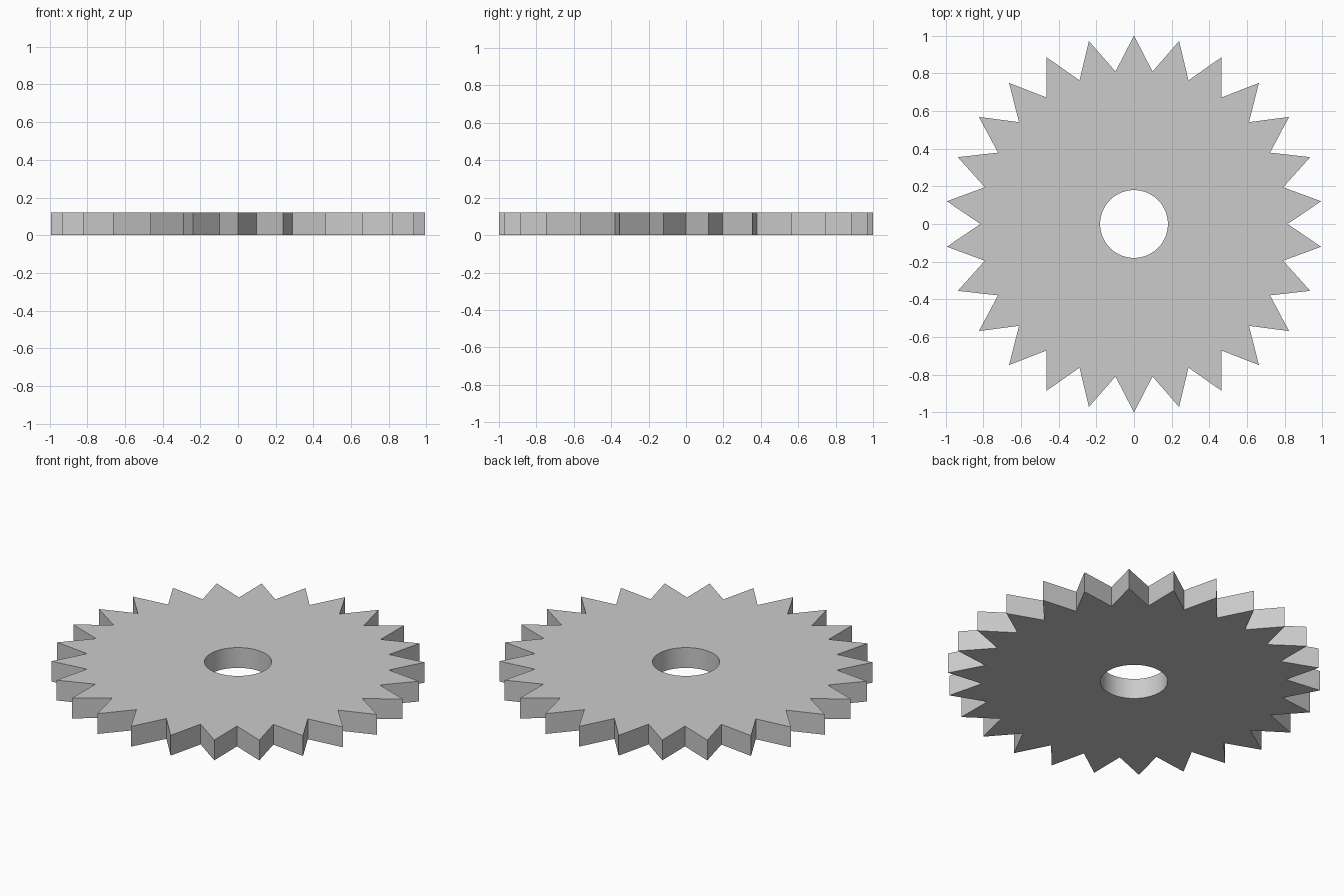
import bpy, bmesh
from math import sin, cos, pi

if "Cube" in bpy.data.objects:
    bpy.data.objects.remove(bpy.data.objects["Cube"])

TEETH = 26
TIP_R, ROOT_R, HOLE_R = 1.0, 0.815, 0.18
THICK = 0.12
N = TEETH * 2

bm = bmesh.new()


def ring(radius_at, z):
    """Ring of points starting at the tooth tip on +y."""
    return [bm.verts.new((radius_at(i) * cos(pi / 2 + 2 * pi * i / N),
                          radius_at(i) * sin(pi / 2 + 2 * pi * i / N), z))
            for i in range(N)]


def toothed(i):
    return ROOT_R if i % 2 else TIP_R


def bore(i):
    return HOLE_R


# Cross-section loops: outer bottom, outer top, hole top, hole bottom
loops = [ring(toothed, 0), ring(toothed, THICK), ring(bore, THICK), ring(bore, 0)]
for k in range(4):
    a, b = loops[k], loops[(k + 1) % 4]
    for i in range(N):
        j = (i + 1) % N
        face = bm.faces.new((a[i], a[j], b[j], b[i]))
        face.smooth = (k == 2)  # round bore wall

bmesh.ops.recalc_face_normals(bm, faces=bm.faces[:])

# Merge the flat top and bottom into two large regions with sharp borders
for e in bm.edges:
    if e.calc_face_angle(0) > 0.5:
        e.smooth = False

# Toothed disc
mesh = bpy.data.meshes.new("toothed_disc")
bm.to_mesh(mesh)
bm.free()
disc = bpy.data.objects.new("toothed_disc", mesh)
bpy.context.collection.objects.link(disc)
